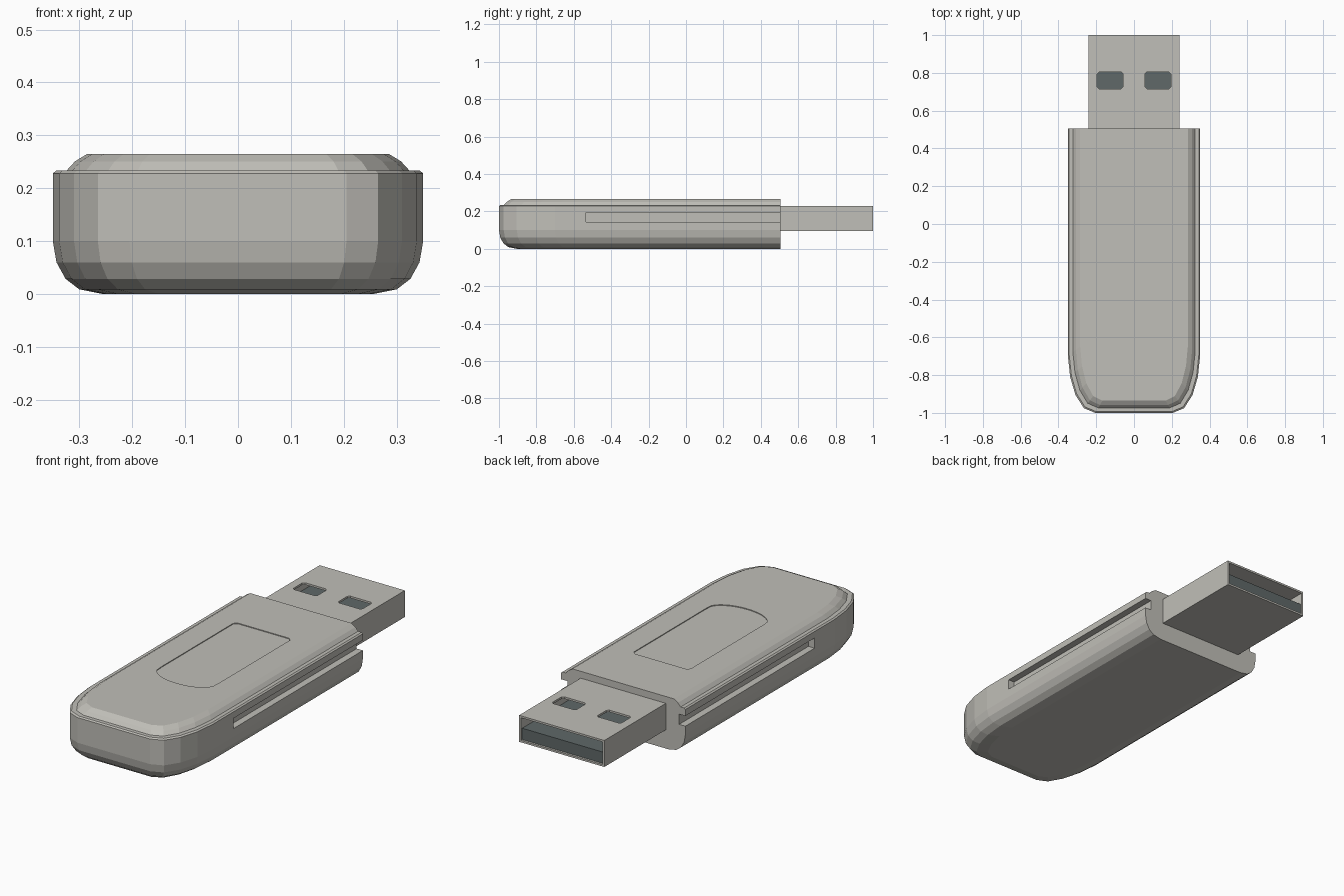
import bpy, bmesh, math
from mathutils import Vector

if "Cube" in bpy.data.objects:
    bpy.data.objects.remove(bpy.data.objects["Cube"])


def material(name, rgb):
    m = bpy.data.materials.new(name)
    m.diffuse_color = (*rgb, 1.0)
    m.use_nodes = True
    m.node_tree.nodes["Principled BSDF"].inputs["Base Color"].default_value = m.diffuse_color
    return m


GREY = material("warm_grey", (0.53, 0.52, 0.48))
TEAL = material("dark_teal_grey", (0.115, 0.14, 0.14))
BACK = 0.505


def loft(name, loops, mat):
    """Skin a stack of matching closed loops and cap both ends."""
    bm = bmesh.new()
    rings = [[bm.verts.new(p) for p in loop] for loop in loops]
    n = len(rings[0])
    for a, b in zip(rings, rings[1:]):
        for i in range(n):
            j = (i + 1) % n
            bm.faces.new((a[i], a[j], b[j], b[i]))
    bm.faces.new(rings[0][::-1])
    bm.faces.new(rings[-1])
    bmesh.ops.recalc_face_normals(bm, faces=bm.faces[:])
    me = bpy.data.meshes.new(name)
    bm.to_mesh(me)
    bm.free()
    me.materials.append(mat)
    ob = bpy.data.objects.new(name, me)
    bpy.context.collection.objects.link(ob)
    return ob


def box(name, x0, x1, y0, y1, z0, z1, mat):
    return loft(name, [[(x0, y0, z), (x1, y0, z), (x1, y1, z), (x0, y1, z)]
                       for z in (z0, z1)], mat)


def cut(ob, cutters):
    """Subtract the cutters, bake the result and remove them."""
    for c in cutters:
        c.hide_render = True
        m = ob.modifiers.new("cut", 'BOOLEAN')
        m.operation, m.solver, m.object = 'DIFFERENCE', 'EXACT', c
    dg = bpy.context.evaluated_depsgraph_get()
    dg.update()
    me = bpy.data.meshes.new_from_object(ob.evaluated_get(dg))
    ob.modifiers.clear()
    ob.data = me
    for c in cutters:
        bpy.data.objects.remove(c)


# Plan outline: square at the connector end, rounded at the front
half = [(0.35, BACK), (0.35, -0.70), (0.338, -0.81), (0.31, -0.905),
        (0.265, -0.975), (0.205, -1.0)]
outline = half + [(-x, y) for x, y in reversed(half)]


def ring(inset, z):
    sx, sy = (0.35 - inset) / 0.35, (1.505 - inset) / 1.505
    return [(x * sx, BACK + (y - BACK) * sy, z) for x, y in outline]


# Lower body with rounded underside
body = loft("body", [ring(i, z) for i, z in (
    (0.095, 0.0), (0.05, 0.009), (0.024, 0.029), (0.007, 0.06),
    (0.0, 0.10), (0.0, 0.228), (0.007, 0.234))], GREY)

# Side grooves, open at the connector end
cut(body, [box("groove_cutter", min(s * 0.315, s * 0.5), max(s * 0.315, s * 0.5),
               -0.535, 0.7, 0.143, 0.195, GREY) for s in (-1, 1)])

# Raised top panel with a faceted edge
panel = loft("top_panel", [ring(i, z) for i, z in (
    (0.026, 0.2335), (0.042, 0.251), (0.065, 0.265))], GREY)

# Shallow label recess: squared at one end, bowed at the other
lab = [(0.145, 0.205), (0.16, 0.19), (0.16, -0.39)]
lab += [(0.16 * math.cos(a), -0.41 - 0.085 * math.sin(a))
        for a in (math.pi * k / 16 for k in range(1, 8))]
lab = lab + [(0, -0.495)] + [(-x, y) for x, y in reversed(lab)]
cut(panel, [loft("label_cutter", [[(x, y, z) for x, y in lab]
                                  for z in (0.261, 0.3)], GREY)])

# Hollow connector shell with two windows in the top
shell = box("connector_shell", -0.24, 0.24, 0.49, 1.0, 0.095, 0.23, GREY)
cutters = [box("hollow_cutter", -0.23, 0.23, 0.52, 1.2, 0.105, 0.22, GREY)]
for s in (-1, 1):
    # window outline with clipped corners
    w = [(dx * 0.068, dy * 0.035) if k else (dx * 0.058, dy * 0.045)
         for dx, dy, ks in ((1, -1, (0, 1)), (1, 1, (1, 0)),
                            (-1, 1, (0, 1)), (-1, -1, (1, 0))) for k in ks]
    cutters.append(loft("window_cutter", [[(s * 0.127 + x, 0.76 + y, z)
                   for x, y in w] for z in (0.19, 0.3)], GREY))
cut(shell, cutters)

# Dark contact tongue and rear wall inside the shell
box("contact_tongue", -0.2295, 0.2295, 0.525, 0.99, 0.1055, 0.163, TEAL)
box("socket_back_wall", -0.2295, 0.2295, 0.521, 0.54, 0.106, 0.2195, TEAL)
